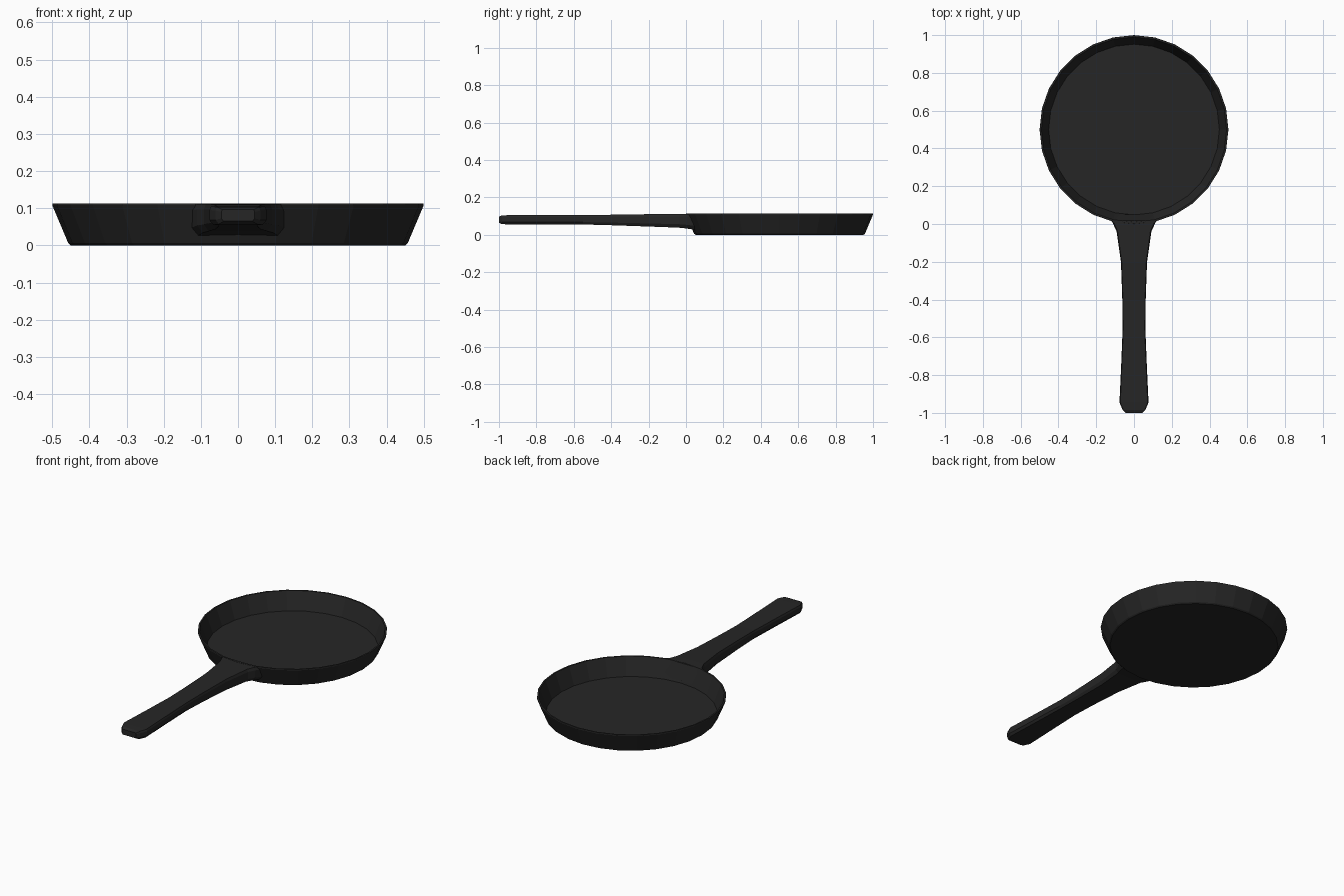
import bpy, bmesh, math

if "Cube" in bpy.data.objects:
    bpy.data.objects.remove(bpy.data.objects["Cube"])

iron = bpy.data.materials.new("black_iron")
iron.diffuse_color = (0.019, 0.019, 0.019, 1)
iron.use_nodes = True
iron.node_tree.nodes["Principled BSDF"].inputs["Base Color"].default_value = iron.diffuse_color


def make_object(name, bm):
    bmesh.ops.recalc_face_normals(bm, faces=bm.faces)
    mesh = bpy.data.meshes.new(name)
    bm.to_mesh(mesh)
    bm.free()
    mesh.materials.append(iron)
    obj = bpy.data.objects.new(name, mesh)
    bpy.context.collection.objects.link(obj)
    return obj


def loft(bm, rings):
    loops = [[bm.verts.new(p) for p in ring] for ring in rings]
    for a, b in zip(loops, loops[1:]):
        n = len(a)
        for i in range(n):
            bm.faces.new((a[i], a[(i + 1) % n], b[(i + 1) % n], b[i]))
    for end in (loops[0], loops[-1]):
        bm.faces.new(end)


# Pan: flared wall with a thin rim and flat floor, as (radius, z)
SIDES = 28
CENTRE_Y = 0.5
profile = [(0.45, 0.0), (0.457, 0.006), (0.5, 0.108), (0.499, 0.113),
           (0.49, 0.113), (0.452, 0.012)]
bm = bmesh.new()
loft(bm, [[(r * math.sin(2 * math.pi * i / SIDES),
            CENTRE_Y + r * math.cos(2 * math.pi * i / SIDES), z)
           for i in range(SIDES)] for r, z in profile])
make_object("pan", bm)

# Handle: stations as (y, half width, bottom z, top z)
stations = [(-1.0, 0.045, 0.065, 0.096), (-0.985, 0.06, 0.057, 0.103),
            (-0.945, 0.077, 0.055, 0.105), (-0.75, 0.068, 0.055, 0.105),
            (-0.55, 0.060, 0.055, 0.105), (-0.4, 0.062, 0.051, 0.107),
            (-0.2, 0.069, 0.044, 0.110), (-0.04, 0.092, 0.038, 0.112),
            (0.0, 0.11, 0.034, 0.112), (None, 0.125, 0.026, 0.112)]


def section(y, w, lo, hi):
    h = hi - lo
    half = [(0.86 * w, lo), (w, lo + 0.25 * h), (w, lo + 0.8 * h), (0.94 * w, hi)]
    points = half + [(-x, z) for x, z in reversed(half)]
    ring = []
    for x, z in points:
        # the last station follows the sloping round pan wall
        r = 0.455 + 0.043 * z / 0.11
        py = CENTRE_Y + 0.003 - math.sqrt(r * r - x * x) if y is None else y
        ring.append((x, py, z))
    return ring


bm = bmesh.new()
loft(bm, [section(*s) for s in stations])
make_object("handle", bm)
